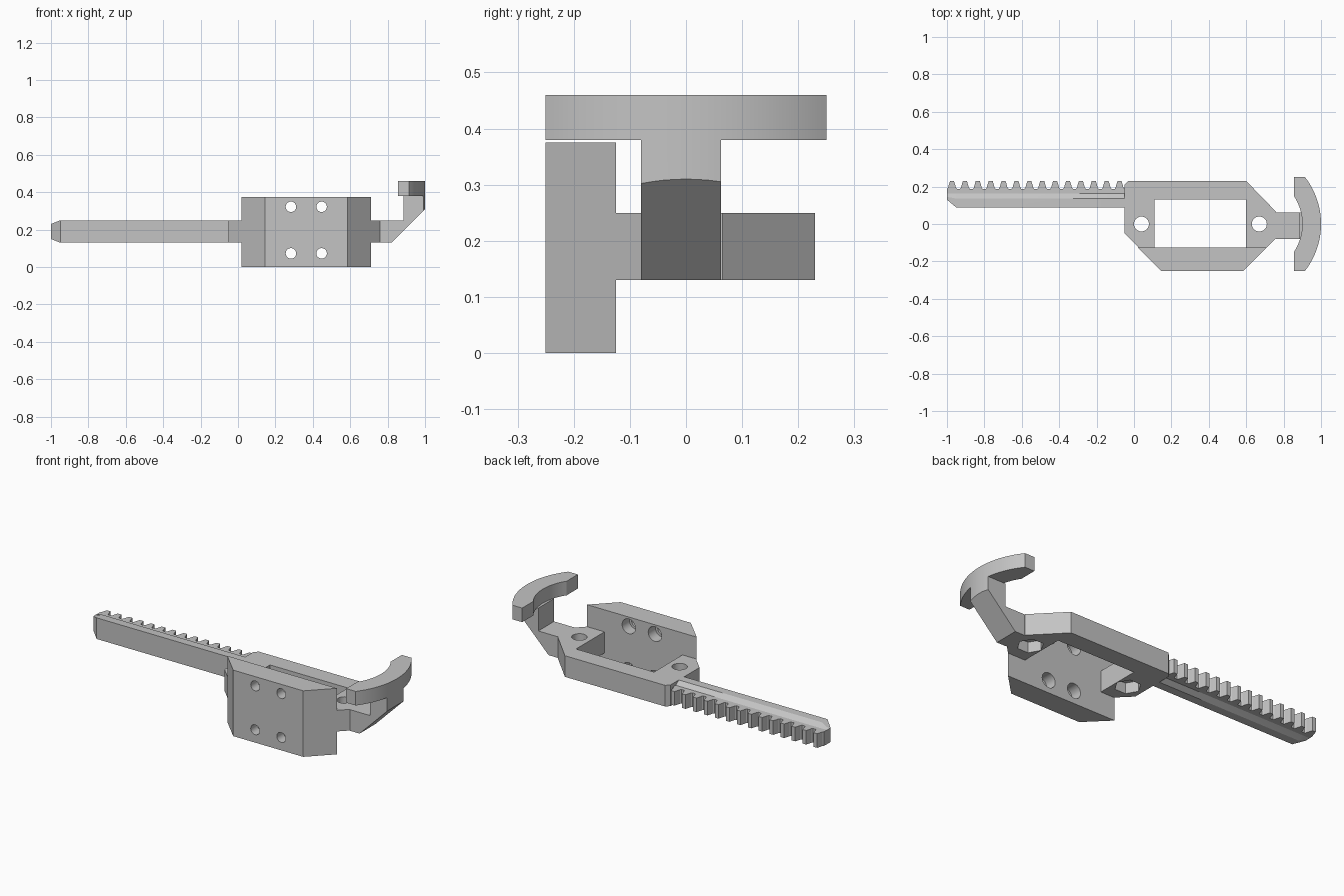
import bpy, bmesh, math
from mathutils import Vector

if "Cube" in bpy.data.objects:
    bpy.data.objects.remove(bpy.data.objects["Cube"], do_unlink=True)

grey = bpy.data.materials.new("plain grey")
grey.use_nodes = True
GREY = (0.55, 0.55, 0.55, 1.0)
grey.diffuse_color = GREY
grey.node_tree.nodes["Principled BSDF"].inputs["Base Color"].default_value = GREY

LOW, HIGH = 0.13, 0.25        # thickness of the flat body


def loft(name, rings):
    """Skin a list of equal rings and cap both ends."""
    bm = bmesh.new()
    loops = [[bm.verts.new(p) for p in ring] for ring in rings]
    n = len(loops[0])
    for a, b in zip(loops, loops[1:]):
        for i in range(n):
            bm.faces.new((a[i], a[(i + 1) % n], b[(i + 1) % n], b[i]))
    bm.faces.new(loops[0][::-1])
    bm.faces.new(loops[-1])
    bmesh.ops.recalc_face_normals(bm, faces=bm.faces)
    mesh = bpy.data.meshes.new(name)
    bm.to_mesh(mesh)
    bm.free()
    mesh.materials.append(grey)
    obj = bpy.data.objects.new(name, mesh)
    bpy.context.collection.objects.link(obj)
    return obj


def prism(name, outline, z0, z1):
    return loft(name, [[(x, y, z) for x, y in outline] for z in (z0, z1)])


def cylinder(centre, axis, radius, length, sides=32):
    """Cutter running from centre along axis."""
    axis = Vector(axis)
    u = Vector((1, 0, 0))
    v = axis.cross(u)
    rings = []
    for d in (0, length):
        rings.append([Vector(centre) + axis * d + radius *
                      (u * math.cos(t * math.tau / sides) + v * math.sin(t * math.tau / sides))
                      for t in range(sides)])
    return loft("cutter", rings)


def boolean(obj, cutter, operation="DIFFERENCE"):
    cutter.hide_render = True
    mod = obj.modifiers.new("cut", "BOOLEAN")
    mod.operation, mod.solver, mod.object = operation, "EXACT", cutter
    bpy.context.view_layer.objects.active = obj
    bpy.ops.object.modifier_apply(modifier=mod.name)
    bpy.data.objects.remove(cutter, do_unlink=True)


def arc(cx, radius, half, steps):
    """Points bulging toward +x, from y = -half to y = +half."""
    a = math.asin(half / radius)
    angles = [-a + 2 * a * i / steps for i in range(steps + 1)]
    return [(cx + radius * math.cos(t), radius * math.sin(t)) for t in angles]


# U-shaped body frame around the open window
frame = prism("body_frame", [
    (-0.05, -0.05), (-0.05, 0.21), (-0.03, 0.23), (0.60, 0.23), (0.76, 0.065),
    (0.76, -0.075), (0.71, -0.125), (0.60, -0.125), (0.60, 0.13),
    (0.11, 0.13), (0.11, -0.125), (0.025, -0.125)], LOW, HIGH)

# Bolt holes with hexagonal nut pockets underneath
for x in (0.04, 0.67):
    boolean(frame, cylinder((x, 0, 0), (0, 0, 1), 0.04, 0.4))
    boolean(frame, cylinder((x, 0, 0.1), (0, 0, 1), 0.068, 0.09, 6))

# Tall front plate with four counterbored screw holes
plate = prism("front_plate", [(0.02, -0.125), (0.145, -0.25), (0.585, -0.25),
                              (0.71, -0.125)], 0, 0.375)
for x in (0.283, 0.447):
    for z in (0.073, 0.322):
        boolean(plate, cylinder((x, -0.4, z), (0, 1, 0), 0.028, 0.4))
        boolean(plate, cylinder((x, -0.19, z), (0, 1, 0), 0.042, 0.2))

# Arm that rises to the hook, its outer end rounded to match
side = [(0.76, LOW), (0.82, LOW), (1.01, 0.32), (1.01, 0.38),
        (0.885, 0.38), (0.885, HIGH), (0.76, HIGH)]
arm = loft("hook_arm", [[(x, y, z) for x, z in side] for y in (-0.08, 0.062)])
boolean(arm, cylinder((0.59, 0, 0), (0, 0, 1), 0.41, 0.6, 128), "INTERSECT")

# Curved finger hook
outer = arc(0.59, 0.41, 0.25, 28)
inner = arc(0.63, 0.27, 0.15, 20)
hook = prism("finger_hook", outer + [(0.855, 0.25)] + inner[::-1] + [(0.855, -0.25)],
             0.38, 0.46)

# Rack rail with sloped shoulders and a tapered tip
half = [(0.088, 0.06), (0.136, 0.06), (0.163, 0.04)]
tip = [(0.13, 0.04), (0.145, 0.04), (0.163, 0.04)]
mid = (LOW + HIGH) / 2
rings = []
for x, sect in ((-0.05, half), (-0.95, half), (-1.0, tip)):
    rings.append([(x, y, mid - h) for y, h in sect] +
                 [(x, y, mid + h) for y, h in reversed(sect)])
rail = loft("rack_rail", rings)

# Row of rack teeth with rounded roots
flank = [(0.026, 0.188), (0.021, 0.194), (0.018, 0.206), (0.011, 0.229)]
teeth = [(-1.0, 0.163)]
for i in range(14):
    c = -0.973 + i * 0.0689
    teeth += [(max(c - w, -1.0), y) for w, y in flank]
    teeth += [(c + w, y) for w, y in reversed(flank)]
teeth += [(-0.05, 0.188), (-0.05, 0.163)]
rack = prism("rack_teeth", teeth, mid - 0.04, mid + 0.04)

# Smooth round surfaces, keep edges sharp
for obj in (frame, plate, arm, hook, rail, rack):
    bpy.ops.object.select_all(action="DESELECT")
    obj.select_set(True)
    bpy.context.view_layer.objects.active = obj
    bpy.ops.object.shade_smooth_by_angle(angle=math.radians(25))
